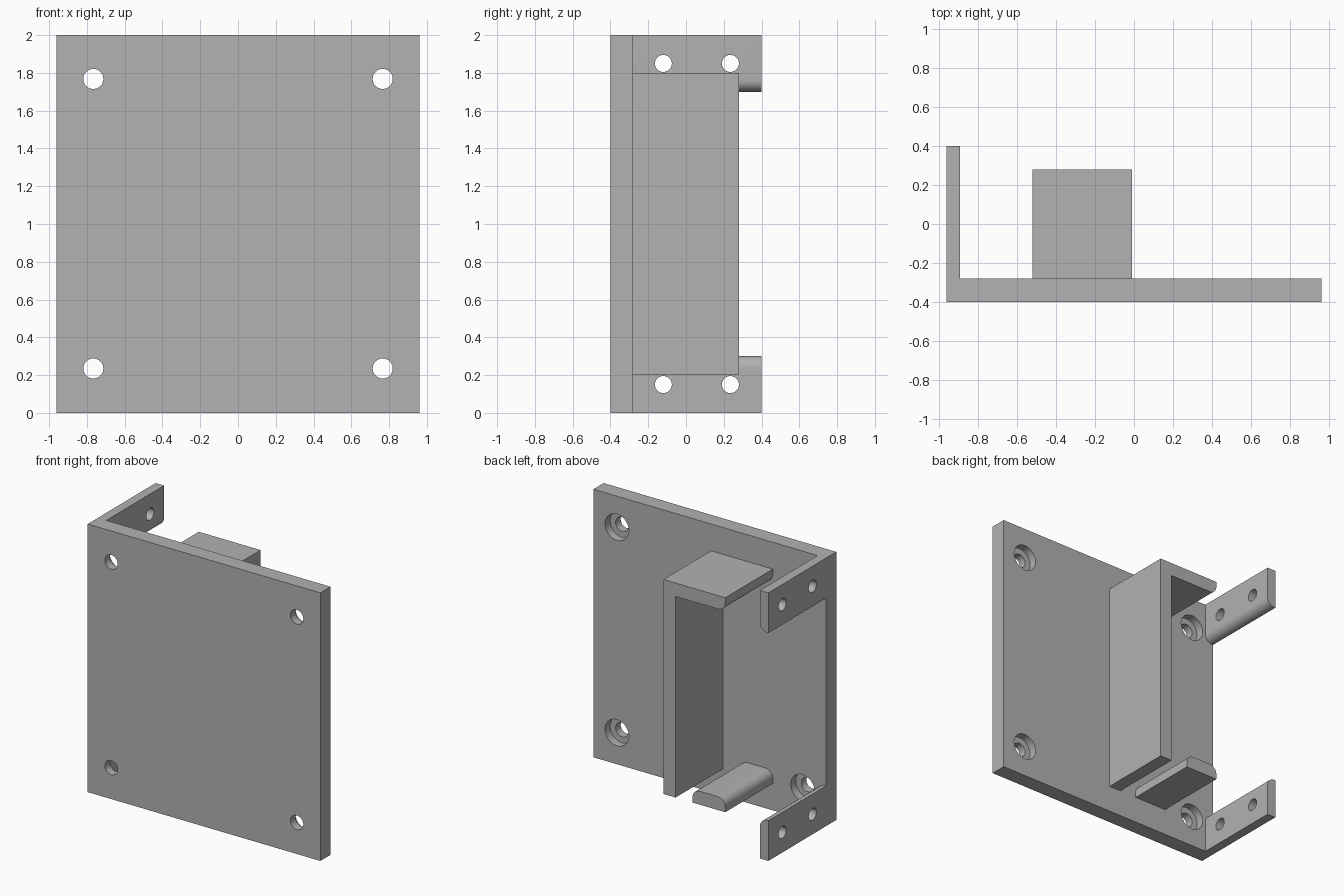
import bpy, bmesh, math
from mathutils import Matrix

if "Cube" in bpy.data.objects:
    bpy.data.objects.remove(bpy.data.objects["Cube"])

grey = bpy.data.materials.new("plain grey")
grey.use_nodes = True
GREY = (0.445, 0.445, 0.445, 1)
grey.diffuse_color = GREY
grey.node_tree.nodes["Principled BSDF"].inputs["Base Color"].default_value = GREY

BACK = -0.28  # rear face of the plate
R = 0.06      # edge rounding radius


def finish(name, bm):
    bmesh.ops.recalc_face_normals(bm, faces=bm.faces)
    mesh = bpy.data.meshes.new(name)
    bm.to_mesh(mesh)
    bm.free()
    mesh.materials.append(grey)
    obj = bpy.data.objects.new(name, mesh)
    bpy.context.collection.objects.link(obj)
    return obj


def extrude(name, outline, y0, y1):
    """Extrude an x-z outline along y."""
    bm = bmesh.new()
    face = bm.faces.new([bm.verts.new((x, y0, z)) for x, z in outline])
    new = bmesh.ops.extrude_face_region(bm, geom=[face], use_keep_orig=True)["geom"]
    verts = [g for g in new if isinstance(g, bmesh.types.BMVert)]
    bmesh.ops.translate(bm, verts=verts, vec=(0, y1 - y0, 0))
    return finish(name, bm)


def arc(cx, cz, start, end, n=12):
    """Quarter-round points, angles in degrees."""
    angles = [math.radians(start + (end - start) * i / n) for i in range(n + 1)]
    return [(cx + R * math.cos(a), cz + R * math.sin(a)) for a in angles]


def drill(obj, holes):
    """Cut cylinders given as (centre, radius, depth, axis)."""
    bm = bmesh.new()
    for centre, radius, depth, axis in holes:
        turn = Matrix.Rotation(math.pi / 2, 4, "Y" if axis == "X" else "X")
        bmesh.ops.create_cone(bm, cap_ends=True, segments=48, radius1=radius,
                              radius2=radius, depth=depth,
                              matrix=Matrix.Translation(centre) @ turn)
    cutter = finish("hole_cutter", bm)
    cutter.hide_render = True
    mod = obj.modifiers.new("holes", "BOOLEAN")
    mod.operation = "DIFFERENCE"
    mod.solver = "EXACT"
    mod.use_self = True
    mod.object = cutter
    bpy.context.view_layer.objects.active = obj
    bpy.ops.object.modifier_apply(modifier=mod.name)
    bpy.data.objects.remove(cutter)


# Mounting plate with four counterbored screw holes
plate = extrude("mounting_plate", [(-0.96, 0), (0.96, 0), (0.96, 2), (-0.96, 2)], -0.4, BACK)
spots = [(x, z) for x in (-0.766, 0.766) for z in (0.235, 1.768)]
drill(plate, [((x, -0.36, z), 0.053, 0.3, "Y") for x, z in spots])
drill(plate, [((x, BACK, z), 0.098, 0.12, "Y") for x, z in spots])

# Side tabs: inner edge rounded towards the opening, two holes each
lower = [(-0.96, 0), (-0.89, 0)] + arc(-0.89 - R, 0.3 - R, 0, 90) + [(-0.96, 0.3)]
upper = [(x, 2 - z) for x, z in lower]
tabs = []
for name, outline, hole_z in (("lower_side_tab", lower, 0.15), ("upper_side_tab", upper, 1.85)):
    tab = extrude(name, outline, BACK, 0.4)
    drill(tab, [((-0.92, y, hole_z), 0.045, 0.3, "X") for y in (-0.12, 0.235)])
    tabs.append(tab)

# Holder: upright wall with a top ledge, rounded under its free end
hook = extrude("holder_wall", [(-0.01, 0.2), (-0.01, 1.8), (-0.52, 1.8)]
               + arc(-0.52 + R, 1.7 + R, 180, 270) + [(-0.11, 1.7), (-0.11, 0.2)], BACK, 0.28)

# Separate bottom ledge, both upper edges rounded
ledge = extrude("holder_ledge", [(-0.52, 0.2), (-0.25, 0.2)]
                + arc(-0.25 - R, 0.3 - R, 0, 90) + arc(-0.52 + R, 0.3 - R, 90, 180), BACK, 0.28)

# Smooth shading on the rounded surfaces only
for obj in bpy.context.selected_objects:
    obj.select_set(False)
for obj in [plate, hook, ledge] + tabs:
    obj.select_set(True)
bpy.context.view_layer.objects.active = plate
bpy.ops.object.shade_smooth_by_angle(angle=math.radians(30))
